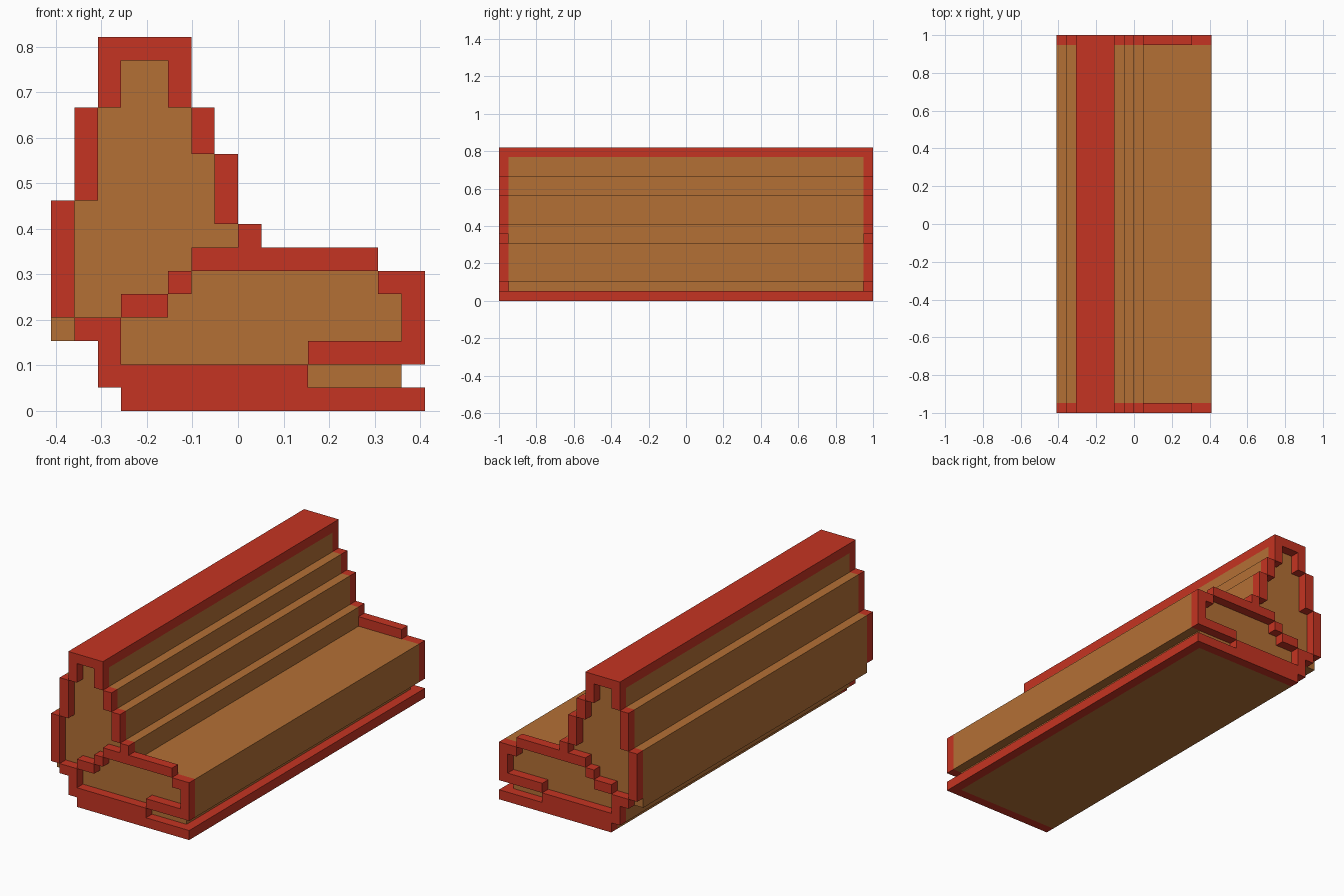
import bpy
import bmesh

cube = bpy.data.objects.get("Cube")
if cube:
    bpy.data.objects.remove(cube, do_unlink=True)

C = 2 / 39            # edge of one grid cell
END = 19.5            # half length in cells
INNER = END - 1       # half length of the core in cells


def material(name, colour):
    m = bpy.data.materials.new(name)
    m.use_nodes = True
    m.diffuse_color = colour
    bsdf = m.node_tree.nodes["Principled BSDF"]
    bsdf.inputs["Base Color"].default_value = colour
    bsdf.inputs["Roughness"].default_value = 0.8
    return m


RED = material("red", (0.56, 0.034, 0.016, 1))
TAN = material("tan", (0.456, 0.162, 0.036, 1))


def extrude_faces(name, outlines, y0, y1, mat):
    """Extrude outlines given in (column, row) cells from y0 to y1."""
    bm = bmesh.new()
    for outline in outlines:
        bm.faces.new([bm.verts.new(((i - 8) * C, y0 * C, j * C)) for i, j in outline])
    bmesh.ops.remove_doubles(bm, verts=bm.verts, dist=C * 0.01)
    ext = bmesh.ops.extrude_face_region(bm, geom=bm.faces[:], use_keep_orig=True)
    moved = [v for v in ext["geom"] if isinstance(v, bmesh.types.BMVert)]
    bmesh.ops.translate(bm, verts=moved, vec=(0, (y1 - y0) * C, 0))
    bmesh.ops.recalc_face_normals(bm, faces=bm.faces)
    mesh = bpy.data.meshes.new(name)
    bm.to_mesh(mesh)
    bm.free()
    mesh.materials.append(mat)
    obj = bpy.data.objects.new(name, mesh)
    bpy.context.collection.objects.link(obj)
    return obj


def rect(i0, i1, j0, j1):
    return [(i0, j0), (i1, j0), (i1, j1), (i0, j1)]


# Stepped core running the length
core = [(3, 0), (15, 0), (15, 2), (16, 2), (16, 6), (9, 6), (9, 8), (8, 8),
        (8, 11), (7, 11), (7, 13), (6, 13), (6, 15), (2, 15), (2, 13), (1, 13),
        (1, 9), (0, 9), (0, 3), (2, 3), (2, 1), (3, 1)]
extrude_faces("stepped_core", [core], -INNER, INNER, TAN)

# Long red bars: top cap and foot edge
extrude_faces("top_cap", [rect(2, 6, 15, 16)], -INNER, INNER, RED)
extrude_faces("foot_edge", [rect(15, 16, 0, 1)], -INNER, INNER, RED)

# Raised outline on both ends, as blocks of cells (columns, rows)
blocks = [
    (3, 16, 0, 1), (2, 11, 1, 2), (2, 3, 2, 4), (1, 2, 3, 4),          # base
    (3, 5, 4, 5), (5, 6, 5, 6), (6, 14, 6, 7), (14, 16, 5, 6),         # seat
    (15, 16, 3, 5), (11, 16, 2, 3),                                    # seat edge
    (8, 9, 7, 8), (7, 8, 8, 11), (6, 7, 11, 13), (5, 6, 13, 15),       # inner steps
    (2, 6, 15, 16), (2, 3, 13, 15), (1, 2, 9, 13), (0, 1, 4, 9),       # top and outer steps
]
cells = sorted({(i, j) for a, b, c, d in blocks
                for i in range(a, b) for j in range(c, d)})
trim = [rect(i, i + 1, j, j + 1) for i, j in cells]
extrude_faces("front_end_trim", trim, -END, -INNER, RED)
extrude_faces("back_end_trim", trim, INNER, END, RED)
